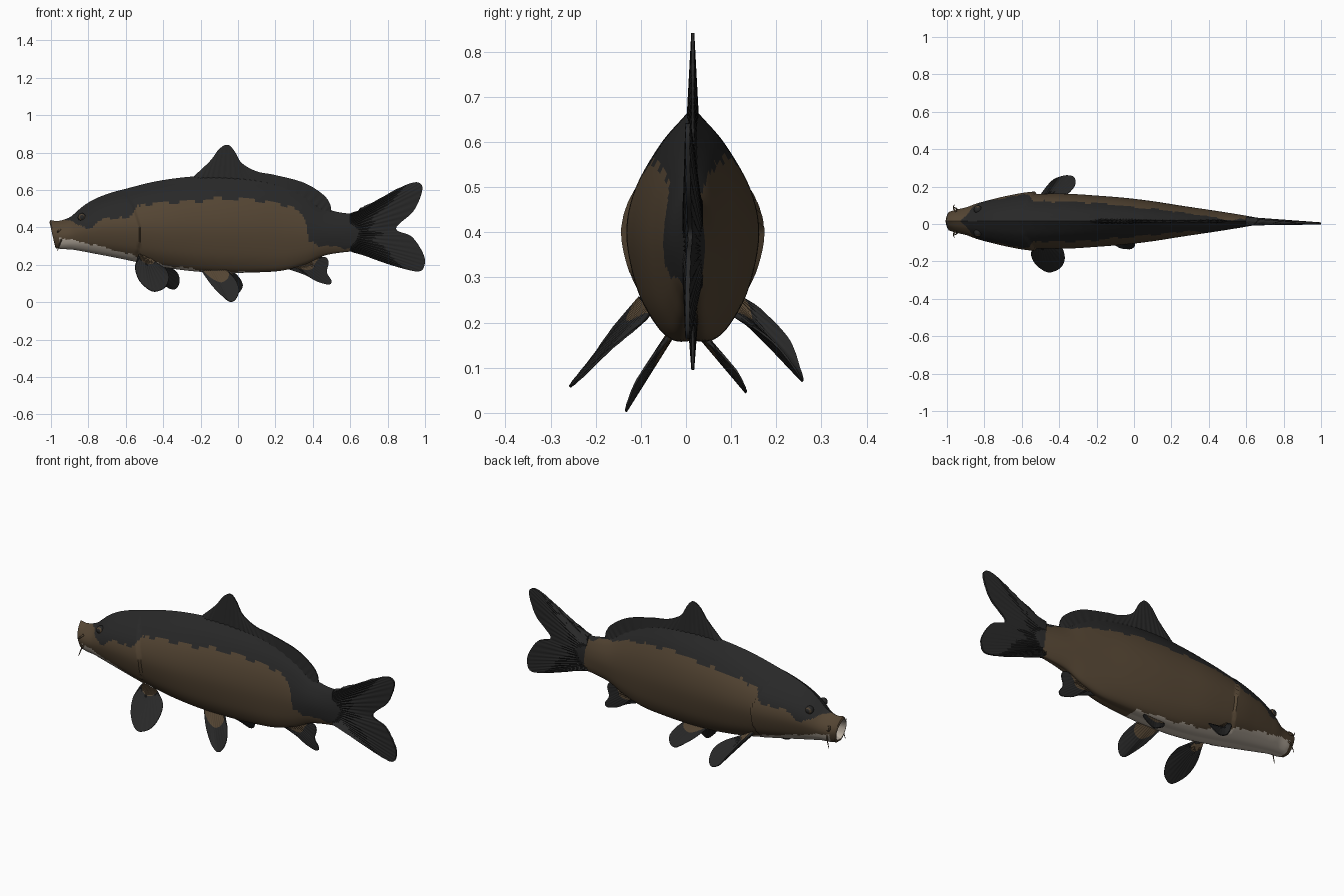
import bpy, math
from mathutils import Vector

cube = bpy.data.objects.get("Cube")
if cube:
    bpy.data.objects.remove(cube, do_unlink=True)

MID = 0.015          # sideways centre of the body
DARK, BROWN, CREAM = range(3)


def material(name, rgb):
    m = bpy.data.materials.new(name)
    m.use_nodes = True
    m.diffuse_color = (*rgb, 1)
    m.node_tree.nodes["Principled BSDF"].inputs["Base Color"].default_value = (*rgb, 1)
    return m


MATS = [material("charcoal skin", (0.021, 0.021, 0.021)),
        material("olive brown skin", (0.088, 0.059, 0.033)),
        material("cream belly", (0.48, 0.42, 0.35))]


def spline(points, n):
    """Smooth curve through points, sampled n + 1 times."""
    pts = [Vector(p) for p in points]
    last = len(pts) - 1
    out = []
    for k in range(n + 1):
        u = k / n * last
        i = min(int(u), last - 1)
        f = u - i
        a, b, c, d = (pts[max(0, min(last, j))] for j in (i - 1, i, i + 1, i + 2))
        out.append(b + (c - a) * f / 2 + (a * 2 - b * 5 + c * 4 - d) * f * f / 2
                   + (b * 3 - a - c * 3 + d) * f ** 3 / 2)
    return out


def level(table, x):
    """Straight-line lookup in a table of (x, value)."""
    for (x0, v0), (x1, v1) in zip(table, table[1:]):
        if x <= x1:
            return v0 + (v1 - v0) * max(0, x - x0) / (x1 - x0)
    return table[-1][1]


def build(name, verts, faces, rule):
    me = bpy.data.meshes.new(name)
    me.from_pydata(verts, [], faces)
    for m in MATS:
        me.materials.append(m)
    for p in me.polygons:
        p.material_index = rule(p)
    ob = bpy.data.objects.new(name, me)
    bpy.context.collection.objects.link(ob)
    bpy.ops.object.select_all(action='DESELECT')
    ob.select_set(True)
    bpy.context.view_layer.objects.active = ob
    bpy.ops.object.shade_smooth_by_angle(angle=math.radians(50))
    return ob


# Body: stations are (x, underside, back, half width)
STATIONS = [(-.975, .29, .44, .05), (-.94, .285, .435, .062), (-.89, .283, .455, .075),
            (-.84, .275, .505, .095), (-.77, .262, .55, .113), (-.68, .245, .585, .13),
            (-.58, .225, .612, .143), (-.46, .2, .642, .147), (-.34, .18, .662, .146),
            (-.2, .165, .675, .137), (-.05, .16, .675, .125), (.1, .162, .66, .107),
            (.24, .172, .625, .085), (.36, .205, .57, .067), (.46, .25, .505, .052),
            (.56, .268, .478, .036), (.64, .275, .474, .022), (.7, .29, .46, .01)]
SECTION = [(0, 0), (0, .33), (.06, .6), (.2, .85), (.44, 1), (.65, .88), (.84, .53),
           (.96, .15), (1, 0)]
half = spline(SECTION, 48)
section = [(t, w) for t, w in half] + [(t, -w) for t, w in half[-2:0:-1]]
COUNT = len(section)


def ring(x, low, high, wide, scale=1):
    pts = []
    for t, w in section:
        z = (low + high) / 2 + (t - .5) * (high - low) * scale
        y = w * wide * scale
        gill = -.525 - 1.6 * (z - .36) ** 2
        if -.8 < x < gill:                       # raised gill cover
            y *= 1 + .09 * (x + .8) / .27
        lean = .028 * t * max(0, -.85 - x) / .125
        pts.append((x - lean, MID + y, z))
    return pts


first = STATIONS[0]
rings = [ring(first[0] + dx, *first[1:], s)
         for dx, s in ((.08, .05), (.07, .5), (.025, .72), (-.004, .84))]
MOUTH = len(rings) - 1
rings += [ring(*s) for s in spline(STATIONS, 230)]
verts = [v for r in rings for v in r]
faces = [(i * COUNT + j, i * COUNT + (j + 1) % COUNT,
          (i + 1) * COUNT + (j + 1) % COUNT, (i + 1) * COUNT + j)
         for i in range(len(rings) - 1) for j in range(COUNT)]
faces += [tuple(range(COUNT))[::-1], tuple(range(len(verts) - COUNT, len(verts)))]

HEAD = [(-.93, .45), (-.9, .43), (-.81, .4), (-.77, .405), (-.73, .44), (-.62, .455),
        (-.57, .45), (-.54, .52)]
RIGHT = HEAD + [(-.4, .53), (-.2, .54), (-.1, .56), (.1, .545), (.3, .51), (.36, .44),
                (.38, .33), (.45, .3), (.6, .29), (.61, 0)]
LEFT = HEAD + [(-.4, .54), (0, .57), (.3, .535), (.45, .49), (.6, .455), (.62, .3), (.64, 0)]
BELLY = [(-.95, .345), (-.8, .315), (-.6, .262), (-.4, .2), (-.2, .173), (.04, .163), (.07, 0)]


def skin(p):
    x, y, z = p.center
    if p.index < MOUTH * COUNT:
        return CREAM
    if x < -.955:
        return BROWN
    wave = .006 * math.sin(x * 41) + .004 * math.sin(x * 97)
    if z < level(BELLY, x) + wave / 2:
        return CREAM
    if x > -.93 and z > level(LEFT if y > MID else RIGHT, x) + wave:
        return DARK
    return BROWN


build("body", verts, faces, skin)


def fin(name, root, edge, thick, brown=0, rays=24, steps=14):
    """Tapered blade between a root line and an outer edge, with faint rays."""
    n = rays * 4
    a, b = spline(root, n), spline(edge, n)
    mid = [[a[j].lerp(b[j], i / steps) for j in range(n + 1)] for i in range(steps + 1)]
    verts = []
    for side in (1, -1):
        for i in range(steps + 1):
            for j in range(n + 1):
                du = mid[i][min(j + 1, n)] - mid[i][max(j - 1, 0)]
                dv = b[j] - a[j]
                nor = du.cross(dv).normalized()
                v = i / steps
                rim = min(1, min(j, n - j) / 6)
                t = thick * (1 - .75 * v) * (.3 + .7 * rim)
                t *= 1 + .15 * math.cos(j * math.pi / 2)
                verts.append(mid[i][j] + nor * side * t)
    w, size = n + 1, (n + 1) * (steps + 1)
    faces = []
    for i in range(steps):
        for j in range(n):
            q = (i * w + j, i * w + j + 1, (i + 1) * w + j + 1, (i + 1) * w + j)
            faces += [q, tuple(k + size for k in reversed(q))]
    loop = ([j for j in range(n)] + [i * w + n for i in range(steps)]
            + [steps * w + j for j in range(n, 0, -1)] + [i * w for i in range(steps, 0, -1)])
    for k, p in enumerate(loop):
        q = loop[(k + 1) % len(loop)]
        faces.append((q, p, p + size, q + size))
    per_row = n * 2

    def rule(p):
        row = p.index // per_row
        return BROWN if row < brown * steps else DARK
    build(name, verts, faces, rule)


def upright(points):
    return [(x, MID - .012 * max(0, x - .7) / .3, z) for x, z in points]


# Fins on the centre line
fin("dorsal_fin", upright([(-.24, .66), (.12, .62), (.5, .46)]),
    upright([(-.24, .67), (-.15, .755), (-.1, .82), (-.055, .842), (-.02, .81), (.02, .745),
             (.1, .7), (.2, .68), (.35, .64), (.45, .58), (.49, .53), (.5, .48)]), .012)
fin("tail_fin", upright([(.6, .475), (.6, .275)]),
    upright([(.61, .48), (.7, .51), (.8, .57), (.9, .628), (.965, .64), (.985, .6),
             (.94, .49), (.845, .395), (.93, .35), (.99, .26), (.997, .2), (.965, .165),
             (.85, .19), (.7, .242), (.61, .268)]), .02, rays=34)
fin("anal_fin", upright([(.27, .2), (.43, .25)]),
    upright([(.26, .18), (.36, .145), (.42, .112), (.485, .095), (.5, .115), (.475, .16),
             (.485, .21), (.47, .24), (.43, .24)]), .011, brown=.35, rays=16)

# Paired fins, the two pectorals held at different angles
fin("right_pectoral_fin", [(-.53, -.1, .255), (-.46, -.08, .22)],
    [(-.53, -.12, .235), (-.55, -.16, .19), (-.53, -.21, .12), (-.48, -.25, .07),
     (-.44, -.256, .058), (-.39, -.23, .08), (-.37, -.18, .13), (-.39, -.12, .18),
     (-.45, -.085, .21)], .009, brown=.15, rays=16)
fin("left_pectoral_fin", [(-.51, .12, .255), (-.46, .1, .22)],
    [(-.51, .135, .25), (-.49, .17, .225), (-.44, .23, .16), (-.39, .255, .09),
     (-.34, .258, .07), (-.315, .24, .1), (-.32, .2, .15), (-.37, .15, .19),
     (-.46, .11, .21)], .009, brown=.15, rays=16)
PELVIC = [(-.19, .035, .16), (-.14, .085, .09), (-.08, .125, .03), (-.04, .133, .003),
          (-.01, .13, .02), (.005, .11, .07), (-.02, .07, .13), (-.06, .045, .165)]
for name, side, shift, squash in (("right", -1, 0, 1), ("left", 1, .02, .75)):
    place = lambda p: (p[0] + shift, side * p[1], .17 - (.17 - p[2]) * squash)
    fin(name + "_pelvic_fin", [place(p) for p in ((-.19, .03, .18), (-.06, .03, .18))],
        [place(p) for p in PELVIC], .008, brown=.38, rays=14)

# Eyes and whiskers
for name, side in (("right", -1), ("left", 1)):
    bpy.ops.mesh.primitive_uv_sphere_add(segments=24, ring_count=16, radius=.022,
                                         location=(-.835, MID + side * .062, .455))
    eye = bpy.context.object
    eye.name = name + "_eye"
    for m in MATS:
        eye.data.materials.append(m)
    for p in eye.data.polygons:
        out = side * p.center.normalized().y
        p.material_index = BROWN if .6 < out < .85 else DARK
    bpy.ops.object.shade_smooth()
    for part, pts in (("upper", [(-.95, .05, .39), (-.965, .07, .375), (-.96, .09, .38)]),
                      ("lower", [(-.94, .05, .345), (-.95, .068, .32), (-.965, .075, .275)])):
        cu = bpy.data.curves.new(f"{name}_{part}_whisker", 'CURVE')
        cu.dimensions, cu.bevel_depth, cu.use_fill_caps = '3D', .006, True
        path = spline(pts, 10)
        line = cu.splines.new('POLY')
        line.points.add(len(path) - 1)
        for k, (pt, v) in enumerate(zip(line.points, path)):
            pt.co = (v.x, MID + side * v.y, v.z, 1)
            pt.radius = 1 - .08 * k
        cu.materials.append(MATS[BROWN])
        bpy.context.collection.objects.link(bpy.data.objects.new(cu.name, cu))
